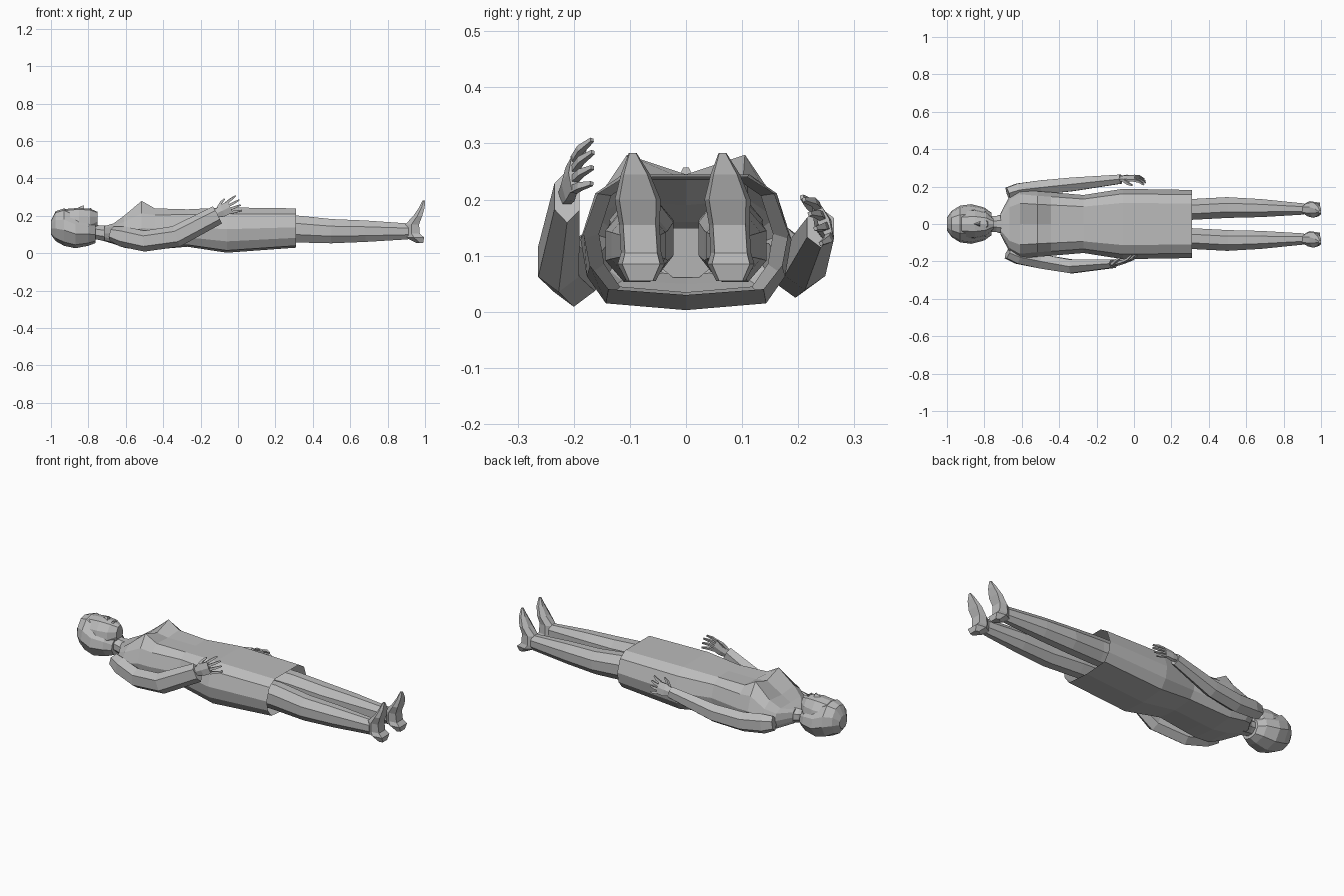
import bpy, bmesh, math
from mathutils import Vector as V

cube = bpy.data.objects.get("Cube")
if cube:
    bpy.data.objects.remove(cube)

grey = bpy.data.materials.new("plain_grey")
grey.use_nodes = True
grey.diffuse_color = (0.5, 0.5, 0.5, 1)
grey.node_tree.nodes["Principled BSDF"].inputs["Base Color"].default_value = (0.5, 0.5, 0.5, 1)


def loft(name, rings, start=True, end=True):
    """Skin a list of equal-sized point rings into a flat-shaded object."""
    bm = bmesh.new()
    vs = [[bm.verts.new(p) for p in r] for r in rings]
    n = len(vs[0])
    for a, b in zip(vs, vs[1:]):
        for i in range(n):
            j = (i + 1) % n
            bm.faces.new((a[i], a[j], b[j], b[i]))
    if start:
        bm.faces.new(vs[0][::-1])
    if end:
        bm.faces.new(vs[-1])
    bmesh.ops.recalc_face_normals(bm, faces=bm.faces)
    me = bpy.data.meshes.new(name)
    bm.to_mesh(me)
    bm.free()
    me.materials.append(grey)
    ob = bpy.data.objects.new(name, me)
    bpy.context.collection.objects.link(ob)
    return ob


def tube(name, path, radii, side, n=6):
    """Tapered limb along a path; radii are (along side, across side)."""
    pts = [V(p) for p in path]
    rings = []
    for i, p in enumerate(pts):
        t = (pts[min(i + 1, len(pts) - 1)] - pts[max(i - 1, 0)]).normalized()
        u = V(side)
        u = (u - t * u.dot(t)).normalized()
        w = t.cross(u)
        a, b = radii[i]
        angles = [2 * math.pi * (k + 0.5) / n for k in range(n)]
        rings.append([p + u * a * math.cos(q) + w * b * math.sin(q) for q in angles])
    return loft(name, rings)


def slab_ring(x, half, low, high, shape, bump=0):
    """Mirrored cross-section at x, from a half outline of fractions."""
    pts = []
    for k, (fy, fz) in enumerate(shape):
        pts.append(V((x, half * fy, low + (high - low) * fz + (bump if k == 1 else 0))))
    mirrored = [V((p.x, -p.y, p.z)) for p in pts[-2:0:-1]]
    return pts + mirrored


# Dress, open at the hem
BODY = [(0, 1), (.6, 1), (.86, .86), (1, .52), (.94, .25), (.76, .05), (0, 0)]
dress = [
    (-.715, .055, .065, .145, 0),
    (-.665, .15, .05, .16, 0),
    (-.61, .185, .03, .19, .01),
    (-.515, .175, .015, .245, .035),
    (-.445, .17, .02, .235, .005),
    (-.27, .155, .035, .235, 0),
    (-.06, .188, .003, .245, 0),
    (.31, .182, .03, .24, 0),
]
loft("dress", [slab_ring(x, h, a, b, BODY, k) for x, h, a, b, k in dress], end=False)

# Neck, face and hair
HEAD = [(0, 1), (.5, .95), (.9, .7), (1, .42), (.65, .1), (0, 0)]
tube("neck", [(-.80, 0, .12), (-.74, 0, .11), (-.69, 0, .105)],
     [(.045, .042), (.045, .042), (.06, .048)], (0, 1, 0), 8)
face = [(-.965, .045, .10, .20), (-.92, .075, .08, .237), (-.85, .08, .08, .243),
        (-.79, .065, .09, .238), (-.752, .03, .13, .222)]
loft("face", [slab_ring(*r, HEAD) for r in face])
hair = [(-1, .035, .10, .175), (-.975, .07, .065, .225), (-.93, .098, .04, .24),
        (-.87, .106, .027, .21), (-.80, .088, .04, .19), (-.762, .06, .055, .16)]
loft("hair", [slab_ring(*r, HEAD) for r in hair])
loft("nose", [[(-.865, 0, .238), (-.822, .014, .238), (-.822, -.014, .238)],
              [(-.842, 0, .25), (-.825, .005, .257), (-.825, -.005, .257)]])
loft("mouth", [[(-.792, -.02, .232), (-.792, .02, .232), (-.78, .013, .229), (-.78, -.013, .229)],
               [(-.79, -.016, .243), (-.79, .016, .243), (-.783, .01, .24), (-.783, -.01, .24)]])

# Legs and shoes
for s, label in ((-1, "right"), (1, "left")):
    y = s * .08
    tube(label + "_leg",
         [(.05, y, .135), (.31, s * .078, .13), (.5, s * .088, .118), (.68, s * .085, .118), (.91, y, .117)],
         [(.062, .075), (.06, .078), (.06, .07), (.052, .062), (.032, .046)], (0, 1, 0), 8)
    # (height, back x, sole x, half width, sideways drift)
    shoe = [(.055, .955, .99, .026, 0), (.085, .895, .995, .042, 0), (.105, .89, .972, .036, 0),
            (.155, .895, .968, .036, -.003), (.20, .938, .985, .041, -.006),
            (.245, .968, .998, .026, -.010), (.283, .987, 1.0, .007, -.015)]
    rings = []
    for z, x0, x1, h, d in shoe:
        c = y + d
        m = x0 + (x1 - x0) * .45
        rings.append([(x0, c - h * .4, z), (m, c - h, z), (x1, c - h * .8, z),
                      (x1, c + h * .8, z), (m, c + h, z), (x0, c + h * .4, z)])
    loft(label + "_shoe", rings)


def hand(label, wrist, forward, spread, curl):
    """Palm, four curled fingers and a thumb."""
    o, f, c = V(wrist), V(forward).normalized(), V(curl).normalized()
    s = V(spread)
    s = (s - f * s.dot(f)).normalized()
    tube(label + "_palm", [o - f * .02, o + f * .03, o + f * .075],
         [(.022, .014), (.038, .016), (.038, .011)], s)
    for k in range(4):
        e = k - 1.5
        base = o + f * .068 + s * e * .019
        length = .068 - .008 * abs(e - .3)
        mid = base + f * length * .55 + s * e * .005 + c * .006
        tip = base + f * length + s * e * .009 + c * .022
        tube(f"{label}_finger_{k + 1}", [base, mid, tip],
             [(.0095, .009), (.009, .008), (.005, .005)], s, 4)
    a = o + f * .015 + s * .022
    tube(label + "_thumb", [a, a + f * .025 + s * .02 + c * .012, a + f * .05 + s * .03 + c * .02],
         [(.012, .011), (.010, .009), (.005, .005)], c, 4)


# Sleeves and hands, posed differently on each side
tube("right_sleeve",
     [(-.675, -.155, .105), (-.62, -.178, .09), (-.5, -.2, .065), (-.33, -.227, .09), (-.11, -.212, .205)],
     [(.035, .04), (.04, .055), (.044, .056), (.042, .058), (.026, .052)], (0, 1, 0))
hand("right", (-.11, -.212, .215), (.88, .18, .42), (-.4, 0, .9), (.1, 1, 0))

tube("left_sleeve",
     [(-.675, .165, .105), (-.62, .182, .095), (-.5, .195, .08), (-.33, .212, .09), (-.07, .24, .15)],
     [(.035, .04), (.04, .055), (.044, .055), (.042, .052), (.028, .036)], (0, 1, 0))
hand("left", (-.07, .243, .155), (.96, .03, .08), (0, -.35, .9), (0, -1, -.2))
